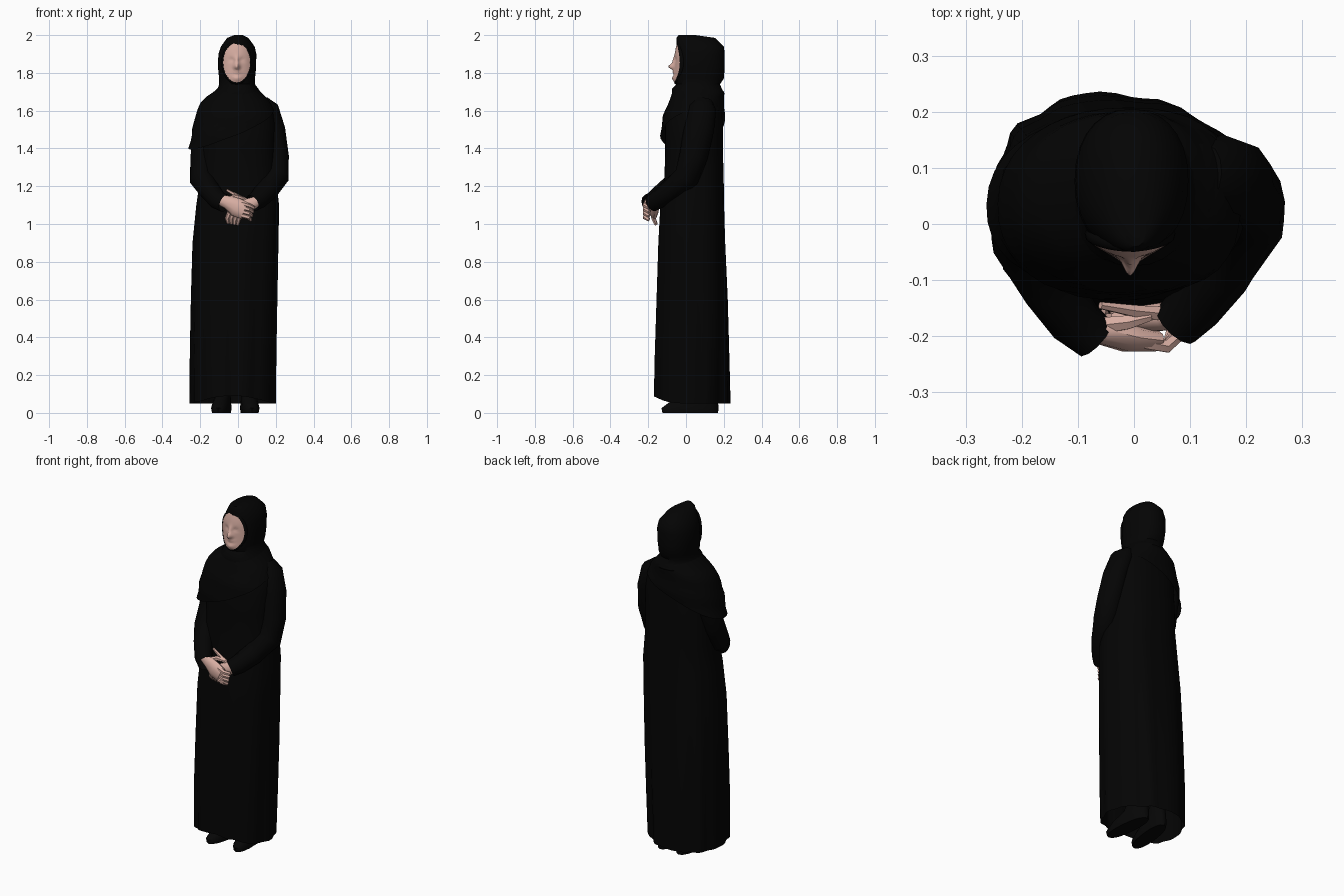
import bpy, bmesh, math
from mathutils import Vector

if "Cube" in bpy.data.objects:
    bpy.data.objects.remove(bpy.data.objects["Cube"])


def material(name, rgb):
    m = bpy.data.materials.new(name)
    m.diffuse_color = (*rgb, 1)
    m.use_nodes = True
    m.node_tree.nodes["Principled BSDF"].inputs["Base Color"].default_value = m.diffuse_color
    return m


BLACK = material("black cloth", (0.0012, 0.0012, 0.0012))
SHOE = material("black leather", (0.002, 0.002, 0.002))
SKIN = material("skin", (0.68, 0.42, 0.36))


def loft(name, rings, mat, cap0=False, cap1=False, angle=50):
    """Skin a list of closed rings of points."""
    bm = bmesh.new()
    vs = [[bm.verts.new(p) for p in r] for r in rings]
    n = len(vs[0])
    for a, b in zip(vs, vs[1:]):
        for i in range(n):
            j = (i + 1) % n
            bm.faces.new((a[i], a[j], b[j], b[i]))
    if cap0:
        bm.faces.new(vs[0][::-1])
    if cap1:
        bm.faces.new(vs[-1])
    bmesh.ops.recalc_face_normals(bm, faces=bm.faces)
    me = bpy.data.meshes.new(name)
    bm.to_mesh(me)
    bm.free()
    ob = bpy.data.objects.new(name, me)
    bpy.context.collection.objects.link(ob)
    me.materials.append(mat)
    bpy.ops.object.select_all(action='DESELECT')
    ob.select_set(True)
    bpy.context.view_layer.objects.active = ob
    bpy.ops.object.shade_smooth_by_angle(angle=math.radians(angle))
    return ob


def section(profile, z):
    """Interpolate (z, x0, x1, y0, y1) rows at a height."""
    if z <= profile[0][0]:
        return profile[0][1:]
    for a, b in zip(profile, profile[1:]):
        if z <= b[0]:
            t = (z - a[0]) / (b[0] - a[0])
            return [p + (q - p) * t for p, q in zip(a[1:], b[1:])]
    return profile[-1][1:]


def on_section(profile, z, a, k=1.0, e=2.4):
    """Point on the rounded-box section at angle a."""
    x0, x1, y0, y1 = section(profile, z)
    c, s = math.cos(a), math.sin(a)
    px = math.copysign(abs(c) ** (2 / e), c) * k
    py = math.copysign(abs(s) ** (2 / e), s) * k
    return Vector(((x0 + x1) / 2 + (x1 - x0) / 2 * px,
                   (y0 + y1) / 2 + (y1 - y0) / 2 * py, z))


def angles(n):
    return [math.tau * i / n for i in range(n)]


def tube(name, path, mat, n=10, cap0=True, cap1=True):
    """Rows of (x, y, z, half height, half depth) along a limb."""
    pts = [Vector(p[:3]) for p in path]
    rings = []
    for i, p in enumerate(pts):
        d = (pts[min(i + 1, len(pts) - 1)] - pts[max(i - 1, 0)]).normalized()
        u = d.cross(Vector((0, 1, 0))).normalized()
        v = u.cross(d)
        rings.append([p + u * math.cos(a) * path[i][3] + v * math.sin(a) * path[i][4]
                      for a in angles(n)])
    return loft(name, rings, mat, cap0, cap1)


# Long robe with vertical folds that fade towards the chest, open at the hem
ROBE = [(0.05, -.262, .203, -.175, .243), (0.3, -.26, .205, -.17, .235),
        (0.6, -.253, .21, -.16, .225), (0.9, -.243, .215, -.15, .21),
        (1.1, -.222, .218, -.138, .203), (1.25, -.2, .2, -.115, .2),
        (1.4, -.2, .2, -.11, .195), (1.52, -.19, .2, -.11, .195),
        (1.62, -.17, .185, -.08, .19), (1.68, -.12, .14, -.05, .18),
        (1.74, -.07, .07, -.02, .14)]
rings = []
for row in ROBE:
    z = row[0]
    amp = 0.035 * max(0, 1 - z / 1.4)
    ring = []
    for a in angles(60):
        fold = 0.6 * math.cos(10 * a + 0.6) + 0.4 * math.cos(15 * a + 1)
        p = on_section(ROBE, z, a, 1 - amp + amp * fold, 2.25 if z < 0.2 else 2.4)
        # the back right corner hangs closer to the body at the hem
        corner = max(0, math.cos(a - math.radians(48))) ** 8 * max(0, 1 - z / 0.8)
        p.x -= 0.02 * corner
        p.y -= 0.02 * corner
        if z < 0.1:
            p.z += 0.04 * max(0, -math.sin(a)) ** 3
        ring.append(p)
    rings.append(ring)
loft("robe", rings, BLACK)

# Scarf draped over the shoulders, its hem hanging low on one side
SCARF = [(1.38, -.262, .215, -.13, .2), (1.48, -.245, .21, -.135, .205),
         (1.58, -.225, .205, -.12, .205), (1.66, -.19, .16, -.085, .2),
         (1.70, -.125, .12, -.07, .2), (1.74, -.09, .085, -.045, .17)]
rings = []
for k in range(11):
    ring = []
    for a in angles(40):
        hem = 1.505 + 0.11 * math.cos(a - 0.35)
        z = hem + (1.74 - hem) * k / 10
        w = 0.02 * math.sin(z * 55 + 2 * a) * (1 - k / 10)
        ring.append(on_section(SCARF, z, a, 1 + w, 2.2))
    rings.append(ring)
loft("draped_scarf", rings, BLACK)

# Head covering with a gathered wrap at the neck
HOOD = [(1.66, -.14, .14, -.08, .19), (1.69, -.125, .12, -.075, .205),
        (1.715, -.108, .108, -.075, .19), (1.74, -.1, .09, -.05, .18),
        (1.77, -.1, .09, -.06, .2), (1.83, -.106, .096, -.052, .205),
        (1.90, -.104, .097, -.05, .205), (1.94, -.09, .088, -.05, .2),
        (1.985, -.058, .055, -.05, .155), (2.0, -.02, .025, -.04, .05)]
loft("head_covering", [[on_section(HOOD, r[0], a, 1, 2.2) for a in angles(28)]
                       for r in HOOD], BLACK, cap1=True)


# Face: oval mask with nose, eye sockets, lips and chin pushed in or out
FX, FZ, FW, FH = -0.007, 1.855, 0.073, 0.105


def face_y(x, z):
    def bump(bx, bz, sx, sz):
        return math.exp(-((x - bx) / sx) ** 2 - ((z - bz) / sz) ** 2)
    y = -0.06 + 5.5 * x * x + 1.2 * max(0, z - 1.88) ** 1.8
    y -= 0.03 * bump(0, 1.832, .015, .016) + 0.012 * bump(0, 1.86, .012, .025)
    y -= 0.014 * bump(0, 1.772, .025, .016) + 0.01 * bump(0, 1.803, .022, .008)
    y += 0.005 * (bump(-.03, 1.87, .016, .01) + bump(.03, 1.87, .016, .01))
    return y


rings = []
for k in range(1, 13):
    ring = []
    for a in angles(32):
        x, z = FW * k / 12 * math.cos(a), FZ + FH * k / 12 * math.sin(a)
        ring.append((x + FX, face_y(x, z), z))
    rings.append(ring)
loft("face", rings, SKIN, cap0=True, angle=60)

# Rolled cloth edge framing the face
rings = []
for a in angles(32) + [0]:
    ring = []
    for b in angles(6):
        r = 1.03 + 0.08 * math.cos(b)
        x, z = FW * r * math.cos(a), FZ + FH * r * math.sin(a)
        y = -0.057 + 5.5 * x * x + 1.2 * max(0, z - 1.88) ** 1.8
        ring.append((x + FX, y + 0.004 + 0.01 * math.sin(b), z))
    rings.append(ring)
loft("face_opening_edge", rings, BLACK)

# Wide sleeves bent at the elbow, open at the cuff
tube("left_sleeve", [(.13, .09, 1.655, .03, .05), (.155, .085, 1.61, .06, .075),
                     (.19, .068, 1.5, .06, .08), (.205, .04, 1.36, .064, .075),
                     (.2, .005, 1.25, .07, .07), (.152, -.085, 1.178, .06, .058),
                     (.107, -.147, 1.13, .052, .05), (.075, -.18, 1.11, .046, .045)],
     BLACK, 12, cap1=False)
tube("right_sleeve", [(-.12, .09, 1.65, .03, .05), (-.145, .085, 1.6, .055, .07),
                      (-.18, .06, 1.48, .06, .075), (-.19, .025, 1.35, .062, .07),
                      (-.19, -.025, 1.235, .066, .066), (-.148, -.11, 1.175, .055, .055),
                      (-.105, -.173, 1.125, .05, .047), (-.07, -.203, 1.11, .048, .042)],
     BLACK, 12, cap1=False)

# Clasped hands: palms, then fingers folded over each other
tube("right_palm", [(-.10, -.175, 1.13, .028, .024), (-.055, -.19, 1.115, .036, .026),
                    (-.01, -.203, 1.09, .05, .026), (.035, -.208, 1.07, .047, .02)], SKIN)
tube("left_palm", [(.10, -.15, 1.12, .028, .024), (.055, -.165, 1.1, .037, .026),
                   (.01, -.17, 1.07, .045, .024), (-.025, -.17, 1.05, .036, .017)], SKIN)
for i in range(4):
    d = i * 0.021
    tube(f"right_finger_{i + 1}", [(.02, -.21, 1.108 - d, .013, .014),
                                   (.058, -.218, 1.098 - d, .012, .013),
                                   (.084 - i * .006, -.195, 1.086 - d, .01, .011)], SKIN, 6)
    tube(f"left_finger_{i + 1}", [(.02 - d, -.172, 1.065, .013, .014),
                                  (.005 - d, -.172, 1.03, .012, .013),
                                  (-.002 - d * .8, -.158, .995 + i * .003, .008, .008)], SKIN, 6)
tube("right_thumb", [(-.05, -.18, 1.13, .016, .016), (-.01, -.175, 1.145, .014, .014),
                     (.03, -.165, 1.135, .008, .008)], SKIN, 6)
tube("left_thumb", [(.05, -.16, 1.12, .014, .014), (0, -.155, 1.145, .012, .012),
                    (-.06, -.145, 1.18, .007, .007)], SKIN, 6)

# Shoes with low toes, running up into the ankles under the robe
FOOT = [(0, -.045, .045, -.125, .17), (.025, -.05, .05, -.13, .172),
        (.055, -.045, .045, -.09, .17), (.09, -.04, .04, .0, .165),
        (.16, -.036, .036, .055, .15), (.35, -.045, .045, .03, .14)]
for name, x, turn in (("left_shoe", .062, .08), ("right_shoe", -.088, -.12)):
    rings = []
    for row in FOOT:
        ring = [on_section(FOOT, row[0], a, 1, 2.3) for a in angles(16)]
        rings.append([(p.x + x - turn * (p.y - .02), p.y, p.z) for p in ring])
    loft(name, rings, SHOE, cap0=True, cap1=True)
